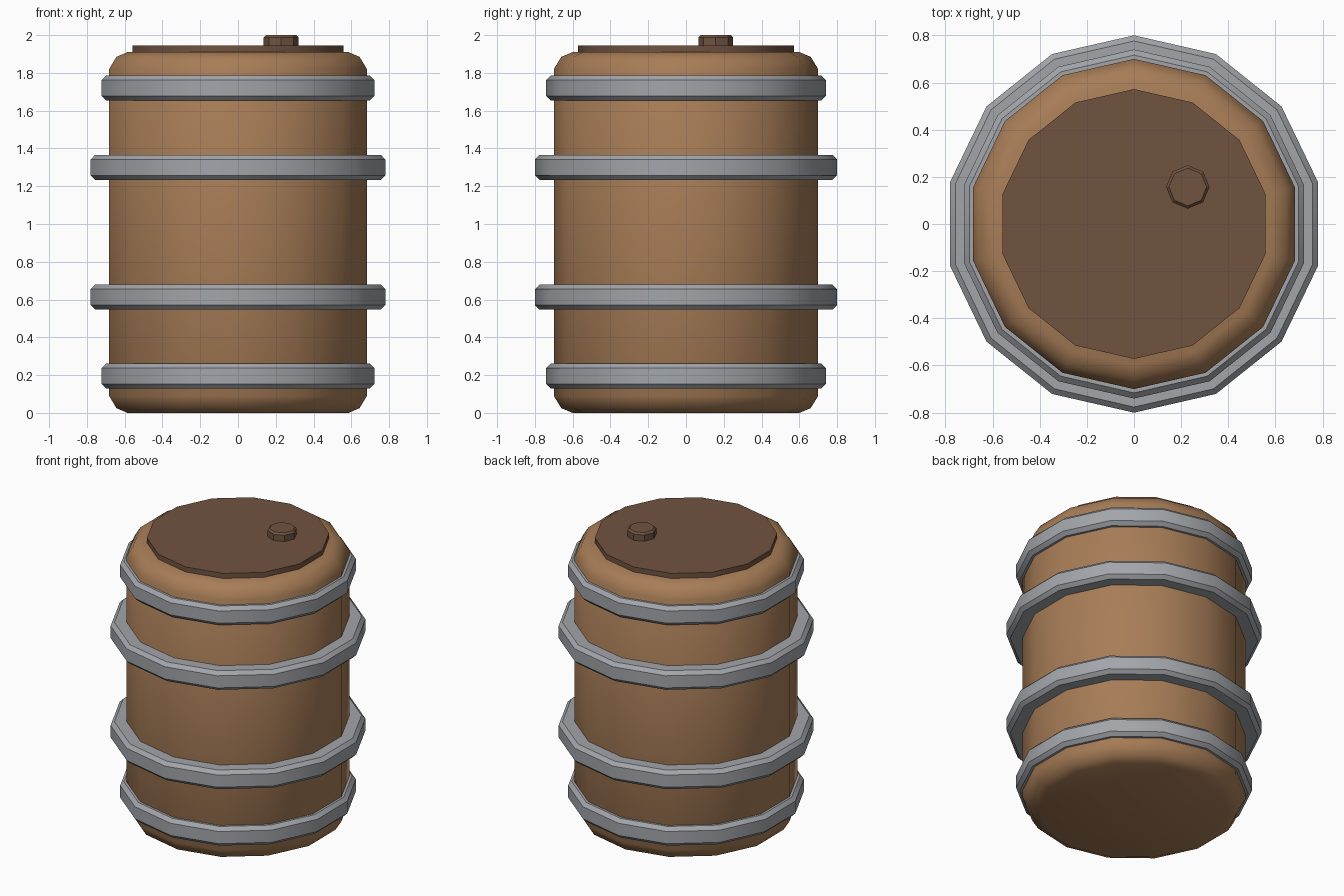
import bpy
import math

cube = bpy.data.objects.get("Cube")
if cube:
    bpy.data.objects.remove(cube, do_unlink=True)


def material(name, colour):
    mat = bpy.data.materials.new(name)
    mat.use_nodes = True
    mat.diffuse_color = (*colour, 1)
    mat.node_tree.nodes["Principled BSDF"].inputs["Base Color"].default_value = (*colour, 1)
    return mat


wood = material("warm wood", (0.39, 0.205, 0.095))
dark_wood = material("dark wood", (0.165, 0.088, 0.053))
steel = material("grey steel", (0.36, 0.375, 0.4))


def lathe(name, profile, sides, mat, centre=(0, 0), ring=False, angle=30):
    """Turn an upward (radius, z) profile; cap its ends, or close it as a ring."""
    verts, faces = [], []
    for radius, z in profile:
        for i in range(sides):
            a = math.pi / 2 + math.tau * i / sides
            verts.append((centre[0] + radius * math.cos(a), centre[1] + radius * math.sin(a), z))
    rows = len(profile)
    for r in range(rows if ring else rows - 1):
        low, high = r * sides, (r + 1) % rows * sides
        for i in range(sides):
            j = (i + 1) % sides
            faces.append((low + i, low + j, high + j, high + i))
    if not ring:
        faces.append(tuple(reversed(range(sides))))
        faces.append(tuple(range((rows - 1) * sides, rows * sides)))
    mesh = bpy.data.meshes.new(name)
    mesh.from_pydata(verts, [], faces)
    mesh.materials.append(mat)
    obj = bpy.data.objects.new(name, mesh)
    bpy.context.collection.objects.link(obj)
    bpy.ops.object.select_all(action='DESELECT')
    obj.select_set(True)
    bpy.context.view_layer.objects.active = obj
    bpy.ops.object.shade_smooth_by_angle(angle=math.radians(angle))
    return obj


# Barrel body with rounded rims, mirrored top to bottom
height = 1.91
rim = [(0.6, 0), (0.66, 0.025), (0.7, 0.09)]
body = rim + [(r, height - z) for r, z in reversed(rim)]
lathe("barrel_body", body, 14, wood, angle=50)

# Four chamfered hoops, the middle pair wider
c = 0.024
for name, z, outer in (("bottom_hoop", 0.195, 0.74), ("lower_hoop", 0.613, 0.8),
                       ("upper_hoop", 1.3, 0.8), ("top_hoop", 1.72, 0.74)):
    h = 0.066
    section = [(0.68, z - h), (outer - c, z - h), (outer, z - h + c),
               (outer, z + h - c), (outer - c, z + h), (0.68, z + h)]
    lathe(name, section, 14, steel, ring=True)

# Lid disc and its off-centre plug
lathe("lid", [(0.572, height - 0.01), (0.572, 1.945)], 14, dark_wood)
lathe("lid_plug", [(0.092, 1.94), (0.092, 1.988), (0.08, 2.0)], 8, dark_wood, centre=(0.228, 0.157))
